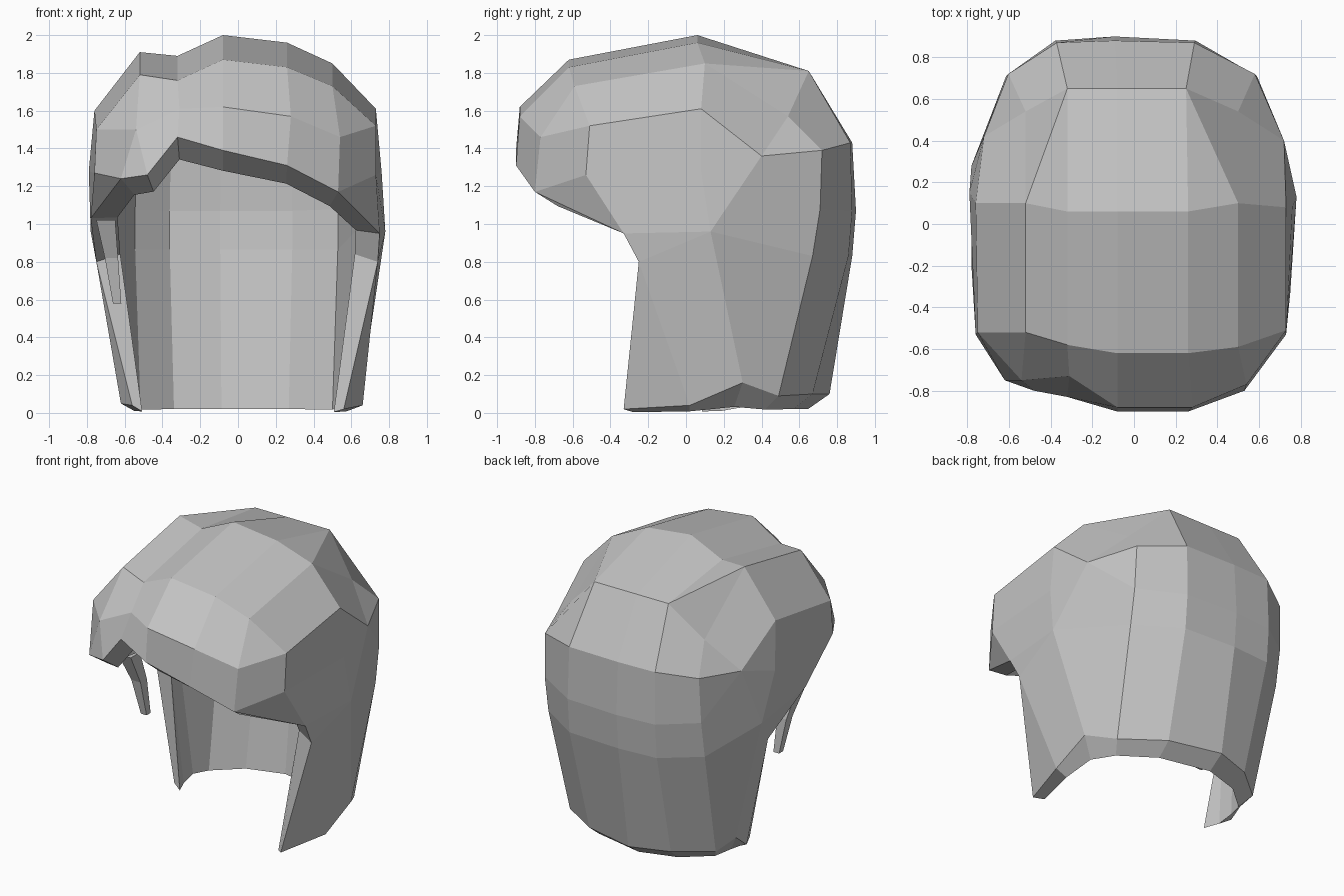
import bpy, bmesh
from mathutils import Vector

cube = bpy.data.objects.get("Cube")
if cube:
    bpy.data.objects.remove(cube, do_unlink=True)

grey = bpy.data.materials.new("light_grey")
grey.use_nodes = True
colour = (0.55, 0.55, 0.55, 1)
grey.diffuse_color = colour
grey.node_tree.nodes["Principled BSDF"].inputs["Base Color"].default_value = colour


def make_object(name, bm):
    bmesh.ops.recalc_face_normals(bm, faces=bm.faces[:])
    mesh = bpy.data.meshes.new(name)
    bm.to_mesh(mesh)
    bm.free()
    mesh.materials.append(grey)
    obj = bpy.data.objects.new(name, mesh)
    bpy.context.collection.objects.link(obj)
    return obj


# Back-of-head profiles (y, z), from the rear crown to the nape
back_centre = [(.65, 1.81), (.88, 1.43), (.9, 1.07), (.88, .83), (.76, .1)]
back_middle = [(.65, 1.81), (.87, 1.43), (.88, 1.07), (.86, .83), (.67, .1)]
back_side = [(.54, 1.57), (.72, 1.39), (.71, 1.08), (.67, .83), (.49, .09)]

# Lengthwise locks: x, points from the fringe edge to the crown, back profile
locks = [
    (-.52, [(-.62, -.75, 1.24), (-.54, -.75, 1.5), (-.52, -.52, 1.79), (-.52, .1, 1.91)], back_side),
    (-.32, [(-.32, -.83, 1.46), (-.31, -.73, 1.61), (-.32, -.58, 1.76), (-.32, .06, 1.89)], back_middle),
    (-.08, [(-.08, -.9, 1.39), (-.08, -.88, 1.62), (-.08, -.62, 1.87), (-.08, .06, 2)], back_centre),
    (.25, [(.26, -.9, 1.31), (.28, -.88, 1.57), (.26, -.62, 1.83), (.26, .06, 1.96)], back_middle),
    (.5, [(.53, -.8, 1.17), (.54, -.77, 1.46), (.5, -.59, 1.73), (.5, .1, 1.85)], back_side),
]
widen = [1, 1.16, 1.18, 1.18, 1.1]

# Side panels: temple, ear and sideburn points
left_panel = [
    (.73, -.53, 1.26), (.73, -.51, 1.52), (.73, .08, 1.61), (.76, .08, 1.28),
    (.72, .4, 1.36), (.78, .13, .96), (.75, -.33, .95), (.74, -.25, .8),
    (.56, -.33, .02), (.66, .02, .04), (.66, .3, .16)]
right_panel = [
    (-.76, -.53, 1.27), (-.75, -.52, 1.5), (-.76, .1, 1.6), (-.79, .15, 1.28),
    (-.72, .42, 1.36), (-.78, .28, .96), (-.78, -.2, 1.03), (-.75, .17, .8),
    (-.56, .1, .04), (-.62, .22, .05), (-.63, .35, .15)]

# Lower-case letters are points of the outermost lock, capitals of the panel
panel_faces = ("bcB abBA aAG cdCB deEC efE fgE ghFE hiKF "
               "ABCD CED DEF ADFG GFH HFKJ HJI").split()

bm = bmesh.new()
grid = []
for x, front, back in locks:
    points = front + [(x * w, y, z) for w, (y, z) in zip(widen, back)]
    grid.append([bm.verts.new(p) for p in points])
flap_tip = bm.verts.new((-.48, -.8, 1.26))

# Top and back of the hair; the crown corners are split so they bulge outward
crown = 3
for a, b in zip(grid, grid[1:]):
    for r in range(len(a) - 1):
        quad = [a[r], b[r], b[r + 1], a[r + 1]]
        if r == 0 and a is grid[0]:
            bm.faces.new((a[r], flap_tip, a[r + 1]))
            bm.faces.new((flap_tip, *quad[1:]))
        elif r == crown and a is grid[0]:
            bm.faces.new(quad[:3])
            bm.faces.new((quad[0], quad[2], quad[3]))
        elif r == crown and b is grid[-1]:
            bm.faces.new(quad[1:])
            bm.faces.new((quad[0], quad[1], quad[3]))
        else:
            bm.faces.new(quad)

# Sides
for lock, panel in ((grid[-1], left_panel), (grid[0], right_panel)):
    points = dict(zip("abcdefghi", lock))
    points.update(zip("ABCDEFGHIJK", [bm.verts.new(p) for p in panel]))
    for face in panel_faces:
        bm.faces.new([points[k] for k in face])

# Inner lining and the rim that joins it to the outside
outer_faces = bm.faces[:]
rim = [e for e in bm.edges if e.is_boundary]
inner = {}
for v in bm.verts[:]:
    x, y, z = v.co
    depth = z * .2 if z < .2 else 1.07 + (z - 1.07) * .85
    if y < -.4:
        depth -= .06
    inner[v] = bm.verts.new((x * (1 - .3 * x * x), y * .85, depth))
for f in outer_faces:
    bm.faces.new([inner[v] for v in reversed(f.verts)])
for e in rim:
    a, b = e.verts
    bm.faces.new((a, b, inner[b], inner[a]))
make_object("hair_cap", bm)

# Loose tapered strand in front of the right ear
bm = bmesh.new()
rings = []
for centre, half in (((-.7, -.2, 1.02), .05), ((-.67, -.13, .82), .035), ((-.64, -.1, .58), .022)):
    c = Vector(centre)
    rings.append([bm.verts.new(c + Vector((sx * half, sy * half, 0)))
                  for sx, sy in ((-1, -1), (1, -1), (1, 1), (-1, 1))])
for a, b in zip(rings, rings[1:]):
    for i in range(4):
        j = (i + 1) % 4
        bm.faces.new((a[i], a[j], b[j], b[i]))
bm.faces.new(rings[0])
bm.faces.new(rings[-1])
make_object("loose_strand", bm)
